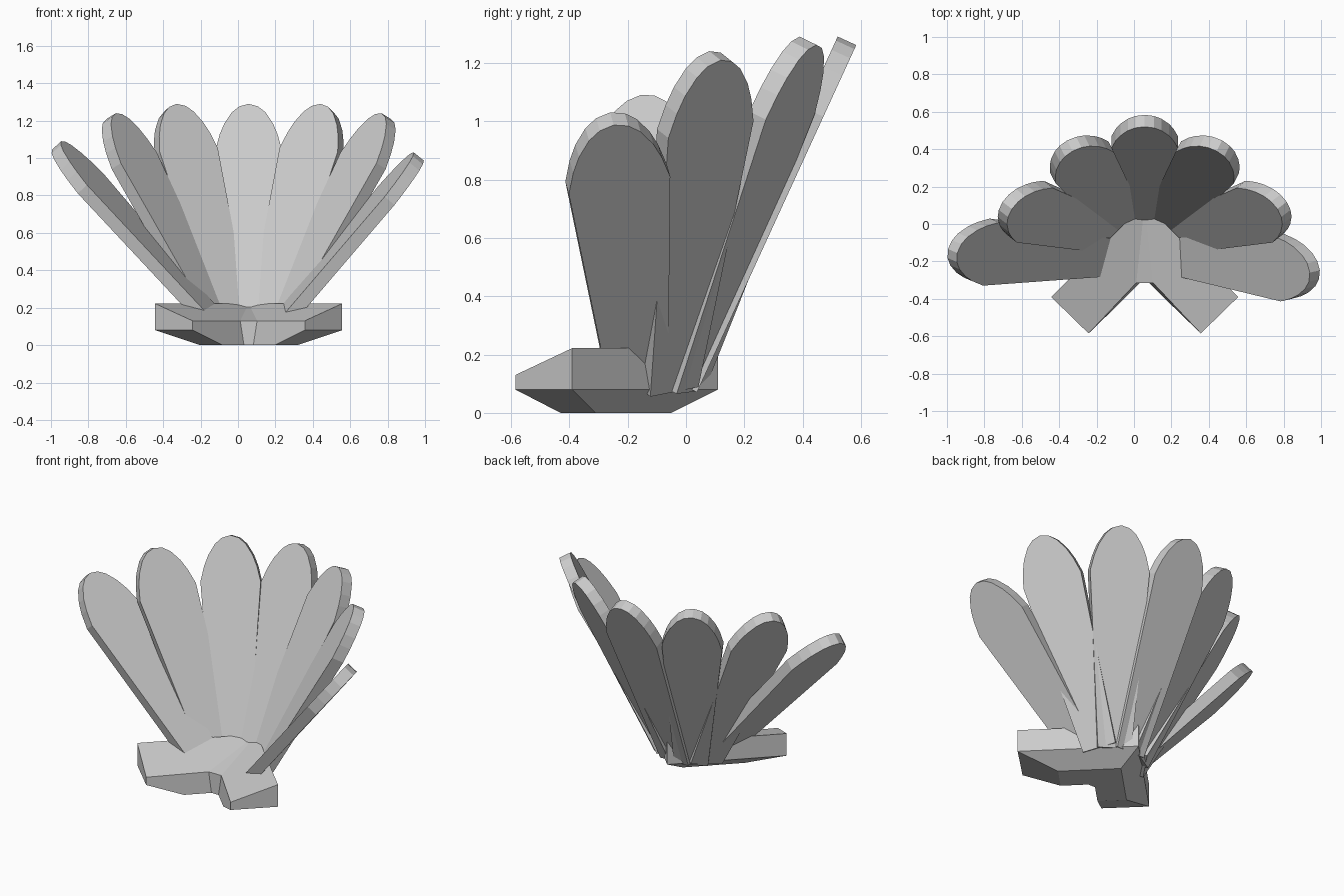
import bpy, bmesh
from math import sin, cos, radians
from mathutils import Vector

if "Cube" in bpy.data.objects:
    bpy.data.objects.remove(bpy.data.objects["Cube"])

CX = 0.057  # symmetry line of the base


def make_object(name, bm):
    bmesh.ops.recalc_face_normals(bm, faces=bm.faces)
    mesh = bpy.data.meshes.new(name)
    bm.to_mesh(mesh)
    bm.free()
    ob = bpy.data.objects.new(name, mesh)
    bpy.context.collection.objects.link(ob)
    return ob


# V-shaped base: two arms with sloped top and chamfered underside
def make_base():
    bm = bmesh.new()
    mid = [bm.verts.new(p) for p in
           ((CX, .11, .222), (CX, .11, .08), (CX, -.05, 0))]
    half = [(.5, -.39, .222), (.5, -.39, .08), (.3, -.585, .08), (.3, -.585, .13),
            (.26, -.31, 0), (.14, -.43, 0), (.045, -.315, .13), (.025, -.315, 0)]
    sides = []
    for s in (1, -1):
        v = [bm.verts.new((CX + s * x, y, z)) for x, y, z in half]
        sides.append(v)
        for f in ((mid[0], v[0], v[3], v[6]), (mid[0], mid[1], v[1], v[0]),
                  (mid[1], mid[2], v[4], v[1]), (mid[2], v[7], v[5], v[4]),
                  (v[0], v[1], v[2], v[3]), (v[1], v[4], v[5], v[2]),
                  (v[3], v[2], v[5], v[7], v[6])):
            bm.faces.new(f)
    a, b = sides
    bm.faces.new((mid[0], a[6], b[6]))
    bm.faces.new((a[6], a[7], b[7], b[6]))
    bm.faces.new((mid[2], a[7], b[7]))
    make_object("base", bm)


# Flat petal: rounded tip, tapering to the root, thickened outward
def make_petal(name, root, tip, azimuth, thick=.07):
    root, tip = Vector(root), Vector(tip)
    axis = (tip - root).normalized()
    length = (tip - root).length + .11
    az = radians(azimuth)
    w = Vector((cos(az), -sin(az), 0))
    w = (w - axis * w.dot(axis)).normalized()
    n = axis.cross(w)
    if n.dot(Vector((sin(az), cos(az), 0))) < 0:
        n = -n
    edge = [(.05, .015), (.09, .05), (.13, .115), (.155, .18), (.177, .27), (.10, length)]
    outline = [(0, 0)] + edge + [(-x, d) for x, d in reversed(edge)]
    bm = bmesh.new()
    face = bm.faces.new([bm.verts.new(tip + w * x - axis * d) for x, d in outline])
    ext = bmesh.ops.extrude_face_region(bm, geom=[face], use_keep_orig=True)
    moved = [g for g in ext["geom"] if isinstance(g, bmesh.types.BMVert)]
    bmesh.ops.translate(bm, verts=moved, vec=n * thick)
    make_object(name, bm)


make_base()
make_petal("petal_centre", (CX, .02, .2), (CX, .52, 1.29), 0)
for side, s in (("right", 1), ("left", -1)):
    make_petal("petal_inner_" + side, (CX + s * .1, -.005, .2),
               (CX + s * .385, .39, 1.29), s * 27)
    make_petal("petal_middle_" + side, (CX + s * .175, -.065, .2),
               (CX + s * .71, .08, 1.24), s * 52)
# Outermost petals differ slightly between the sides
make_petal("petal_outer_right", (.25, -.18, .2), (.94, -.26, 1.03), 77)
make_petal("petal_outer_left", (-.15, -.18, .2), (-.945, -.155, 1.09), -67)
